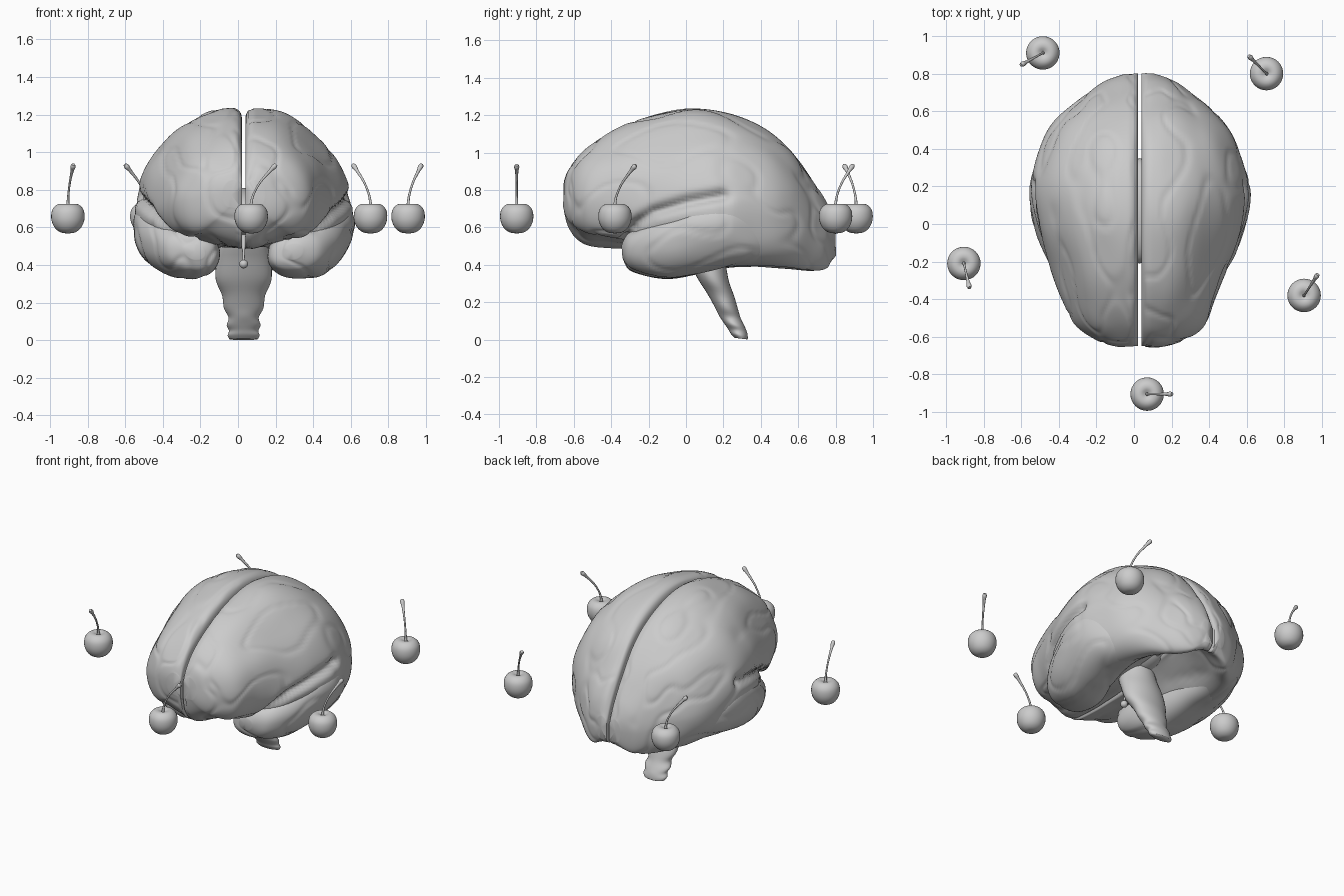
import bpy, bmesh, math
from mathutils import Vector, noise

if "Cube" in bpy.data.objects:
    bpy.data.objects.remove(bpy.data.objects["Cube"])

CX = 0.03  # plane of the central fissure


def finish(name, bm):
    bmesh.ops.recalc_face_normals(bm, faces=bm.faces)
    me = bpy.data.meshes.new(name)
    bm.to_mesh(me)
    bm.free()
    for p in me.polygons:
        p.use_smooth = True
    ob = bpy.data.objects.new(name, me)
    bpy.context.collection.objects.link(ob)
    return ob


def resample(table, n):
    """Smooth interpolation through rows of section parameters."""
    rows = []
    last = len(table) - 1
    for i in range(last):
        p = [table[max(0, min(last, i + k))] for k in (-1, 0, 1, 2)]
        for j in range(n):
            t = j / n
            rows.append([b + 0.5 * t * (c - a + t * (2*a - 5*b + 4*c - d + t * (3*(b - c) + d - a)))
                         for a, b, c, d in zip(*p)])
    return rows + [list(table[-1])]


def loft(rings):
    bm = bmesh.new()
    vs = [[bm.verts.new(p) for p in r] for r in rings]
    n = len(vs[0])
    for a, b in zip(vs, vs[1:]):
        for i in range(n):
            bm.faces.new((a[i], a[(i+1) % n], b[(i+1) % n], b[i]))
    for r in (vs[0], vs[-1]):
        c = bm.verts.new(sum((v.co for v in r), Vector()) / n)
        for i in range(n):
            bm.faces.new((r[i], r[(i+1) % n], c))
    bmesh.ops.recalc_face_normals(bm, faces=bm.faces)
    bm.normal_update()
    return bm


GROOVE = [Vector(p) for p in ((-.32, .54), (-.27, .61), (-.18, .68), (0, .735), (.2, .775))]


def lateral_groove(v):
    p, best = Vector((v.y, v.z)), 9
    for a, b in zip(GROOVE, GROOVE[1:]):
        d = b - a
        t = max(0, min(1, (p - a).dot(d) / d.length_squared))
        best = min(best, (p - a - d * t).length)
    return 0.045 * math.exp(-(best / 0.03) ** 2)


def wrinkle(bm, side, groove):
    moves = []
    for v in bm.verts:
        x = abs(v.co.x - CX)
        n = noise.noise(Vector((v.co.x * 6 + side, v.co.y * 2.8, v.co.z * 5)))
        d = 0.012 * n - 0.006 * math.exp(-(n / 0.08) ** 2)
        if x < 0.03:
            d = 0
        if groove and x > 0.25:
            d -= lateral_groove(v.co)
        moves.append((v, v.normal * d))
    for v, m in moves:
        v.co += m


# Cerebral hemisphere sections: y, half width, top, widest z, rim z, inner underside z
HEMI = [(-.648, .11, .85, .78, .71, .70), (-.62, .235, .925, .76, .63, .59),
        (-.54, .345, 1.02, .74, .57, .51), (-.40, .41, 1.11, .73, .55, .49),
        (-.22, .475, 1.19, .71, .52, .49), (0, .55, 1.237, .70, .43, .51),
        (.2, .58, 1.22, .69, .40, .58), (.4, .53, 1.145, .66, .39, .60),
        (.55, .445, 1.03, .62, .38, .56), (.67, .31, .865, .58, .37, .48),
        (.755, .20, .72, .53, .385, .42), (.80, .09, .60, .53, .45, .45)]


def hemi_ring(y, w, zt, zw, zb, zm, side):
    c, xb, m = min(.06, w * .5), w * .66, .009
    h = min(.06, (zt - zm) / 3)
    q = []
    for i in range(44):
        a = i / 44 * math.pi / 2
        q.append((c + (w - c) * math.sin(a) ** 1.1, zw + (zt - zw) * math.cos(a) ** 1.08))
    for i in range(24):
        a = i / 24 * math.pi / 2
        q.append((xb + (w - xb) * math.cos(a), zw - (zw - zb) * math.sin(a)))
    for i in range(16):
        t = i / 16
        q.append((xb + (m - xb) * t, zb + (zm - zb) * t * t * (3 - 2 * t)))
    for i in range(20):
        q.append((m, zm + (zt - h - zm) * i / 20))
    for i in range(6):
        a = i / 6 * math.pi / 2
        q.append((c - (c - m) * math.cos(a), zt - h + h * math.sin(a)))
    return [Vector((CX + side * x, y, z)) for x, z in q]


# Temporal lobe sections: y, centre x, centre z, x radius, z radius
LOBE = [(-.335, .26, .47, .05, .04), (-.30, .275, .47, .13, .10), (-.2, .305, .48, .18, .145),
        (-.08, .34, .50, .20, .175), (.06, .38, .54, .195, .19), (.22, .40, .57, .18, .185),
        (.38, .38, .55, .14, .155), (.55, .30, .52, .09, .10)]


def oval_ring(y, x, z, rx, rz, side=1, n=64):
    def pw(v):
        return math.copysign(abs(v) ** 0.9, v)
    # the oval leans outwards towards its top
    return [Vector((CX + side * (x + rx * pw(math.cos(a)) + .22 * rz * math.sin(a)), y, z + rz * pw(math.sin(a))))
            for a in (k / n * math.tau for k in range(n))]


for side, word in ((-1, "left"), (1, "right")):
    bm = loft([hemi_ring(*r, side) for r in resample(HEMI, 10)])
    wrinkle(bm, side * 3, True)
    finish(word + "_hemisphere", bm)
    bm = loft([oval_ring(*r, side) for r in resample(LOBE, 8)])
    wrinkle(bm, side * 3, False)
    finish(word + "_temporal_lobe", bm)


def ellipsoid(name, loc, rad):
    bm = bmesh.new()
    bmesh.ops.create_uvsphere(bm, u_segments=32, v_segments=20, radius=1)
    for v in bm.verts:
        v.co = Vector(loc) + Vector(a * b for a, b in zip(v.co, rad))
    finish(name, bm)


# Bridge between the hemispheres
ellipsoid("inner_core", (CX, .07, .68), (.13, .28, .13))

# Brain stem sections: z, centre y, x radius, y radius
STEM = [(.66, .05, .10, .10), (.52, .07, .125, .11), (.42, .11, .145, .10), (.32, .145, .148, .085),
        (.24, .185, .115, .073), (.17, .215, .105, .063), (.12, .235, .08, .058), (.08, .258, .09, .054),
        (.05, .275, .078, .05), (.025, .285, .085, .045), (.005, .295, .075, .035)]
finish("brain_stem", loft([[Vector((CX + rx * math.cos(a), y + ry * math.sin(a), z + .12 * ry * -math.sin(a)))
                            for a in (k / 32 * math.tau for k in range(32))]
                           for z, y, rx, ry in resample(STEM, 4)]))


def tube(name, pts):
    """Round tube through (x, y, z, radius) points."""
    cu = bpy.data.curves.new(name, 'CURVE')
    cu.dimensions = '3D'
    cu.bevel_depth = 1
    cu.bevel_resolution = 3
    cu.use_fill_caps = True
    rows = resample(pts, 5)
    sp = cu.splines.new('POLY')
    sp.points.add(len(rows) - 1)
    for p, r in zip(sp.points, rows):
        p.co = (*r[:3], 1)
        p.radius = r[3]
    sp.use_smooth = True
    ob = bpy.data.objects.new(name, cu)
    bpy.context.collection.objects.link(ob)
    return ob


# Small gland hanging on its stalk
ellipsoid("gland", (CX, -.06, .405), (.023, .023, .023))
tube("gland_stalk", [(CX, -.06, .42, .007), (CX, -.05, .48, .008), (CX, -.02, .58, .02)])

# Cherries: radius, height profile from bottom to the dimple
CHERRY = [(.001, -.082), (.035, -.078), (.065, -.058), (.084, -.024), (.089, .012),
          (.082, .046), (.06, .07), (.034, .075), (.012, .066), (.001, .06)]
PLACES = [(-.905, -.21, -77), (.07, -.905, 0), (.905, -.38, 57), (.705, .80, 135), (-.485, .91, 209)]
for i, (x, y, deg) in enumerate(PLACES, 1):
    bm = loft([[Vector((r * math.cos(a), r * math.sin(a), z)) for a in (k / 32 * math.tau for k in range(32))]
               for r, z in resample(CHERRY, 3)])
    fruit = finish(f"cherry_{i}", bm)
    stalk = tube(f"cherry_stalk_{i}", [(0, 0, .055, .011), (0, 0, .075, .008), (.012, 0, .125, .006), (.048, 0, .19, .006),
                                       (.10, 0, .25, .009), (.122, 0, .273, .014), (.133, 0, .284, .009)])
    for ob in (fruit, stalk):
        ob.location = (x, y, .65)
        ob.rotation_euler.z = math.radians(deg)
